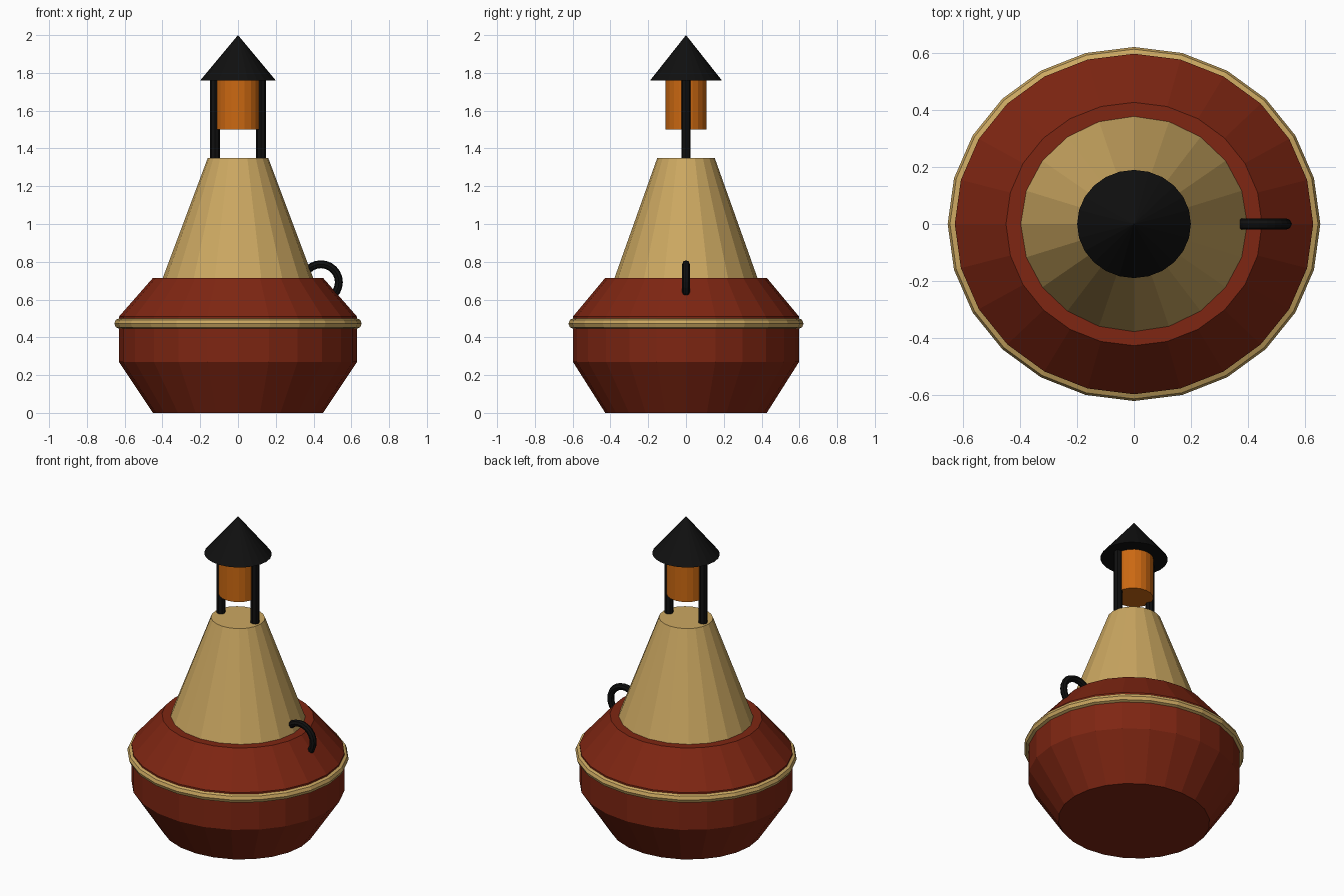
import bpy, bmesh
from math import pi, sin, cos

cube = bpy.data.objects.get("Cube")
if cube:
    bpy.data.objects.remove(cube)

DEPTH = 0.95  # the whole body is slightly narrower front to back


def material(name, rgb):
    mat = bpy.data.materials.new(name)
    mat.use_nodes = True
    mat.diffuse_color = (*rgb, 1)
    mat.node_tree.nodes["Principled BSDF"].inputs["Base Color"].default_value = (*rgb, 1)
    return mat


red = material("dark red paint", (0.21, 0.019, 0.006))
sand = material("sand paint", (0.6, 0.39, 0.12))
orange = material("orange lamp", (0.6, 0.14, 0.006))
black = material("black metal", (0.005, 0.005, 0.005))


def finish(name, bm, mat):
    bmesh.ops.remove_doubles(bm, verts=bm.verts, dist=0.0001)
    bmesh.ops.recalc_face_normals(bm, faces=bm.faces)
    mesh = bpy.data.meshes.new(name)
    bm.to_mesh(mesh)
    bm.free()
    mesh.materials.append(mat)
    obj = bpy.data.objects.new(name, mesh)
    bpy.context.collection.objects.link(obj)
    return obj


def turned(name, profile, sides, mat, x=0, closed=False):
    """Revolve (radius, height) points around the z axis."""
    bm = bmesh.new()
    rings = [[bm.verts.new((x + r * cos(2 * pi * i / sides),
                            DEPTH * r * sin(2 * pi * i / sides), z))
              for i in range(sides)] for r, z in profile]
    pairs = list(zip(rings, rings[1:]))
    if closed:
        pairs.append((rings[-1], rings[0]))
    for low, high in pairs:
        for i in range(sides):
            j = (i + 1) % sides
            bm.faces.new((low[i], low[j], high[j], high[i]))
    if not closed:
        for ring, (r, z) in ((rings[0], profile[0]), (rings[-1], profile[-1])):
            if r > 0.001:
                bm.faces.new(ring)
    return finish(name, bm, mat)


def circle(center, height, radius, sides):
    return [(center + radius * cos(2 * pi * i / sides),
             height + radius * sin(2 * pi * i / sides)) for i in range(sides)]


# Floating body
turned("hull", [(0.45, 0), (0.63, 0.27), (0.63, 0.51), (0.45, 0.715)], 24, red)
turned("fender_ring", circle(0.627, 0.473, 0.028, 8), 24, sand, closed=True)
turned("tower", [(0.4, 0.71), (0.16, 1.35)], 20, sand)

# Lantern, its posts and roof
turned("lantern", [(0.115, 1.5), (0.115, 1.765)], 20, orange)
turned("roof", [(0.2, 1.76), (0.0001, 2)], 24, black)
for side, label in ((1, "left"), (-1, "right")):
    turned(label + "_post", [(0.026, 1.33), (0.026, 1.77)], 8, black, x=side * 0.121)

# Lifting ring on the left shoulder, standing upright
ring = turned("lifting_ring", circle(0.095, 0, 0.021, 8), 24, black, closed=True)
for v in ring.data.vertices:
    x, y, z = v.co
    v.co = (0.439 + x, -z * DEPTH, 0.692 + y / DEPTH)
